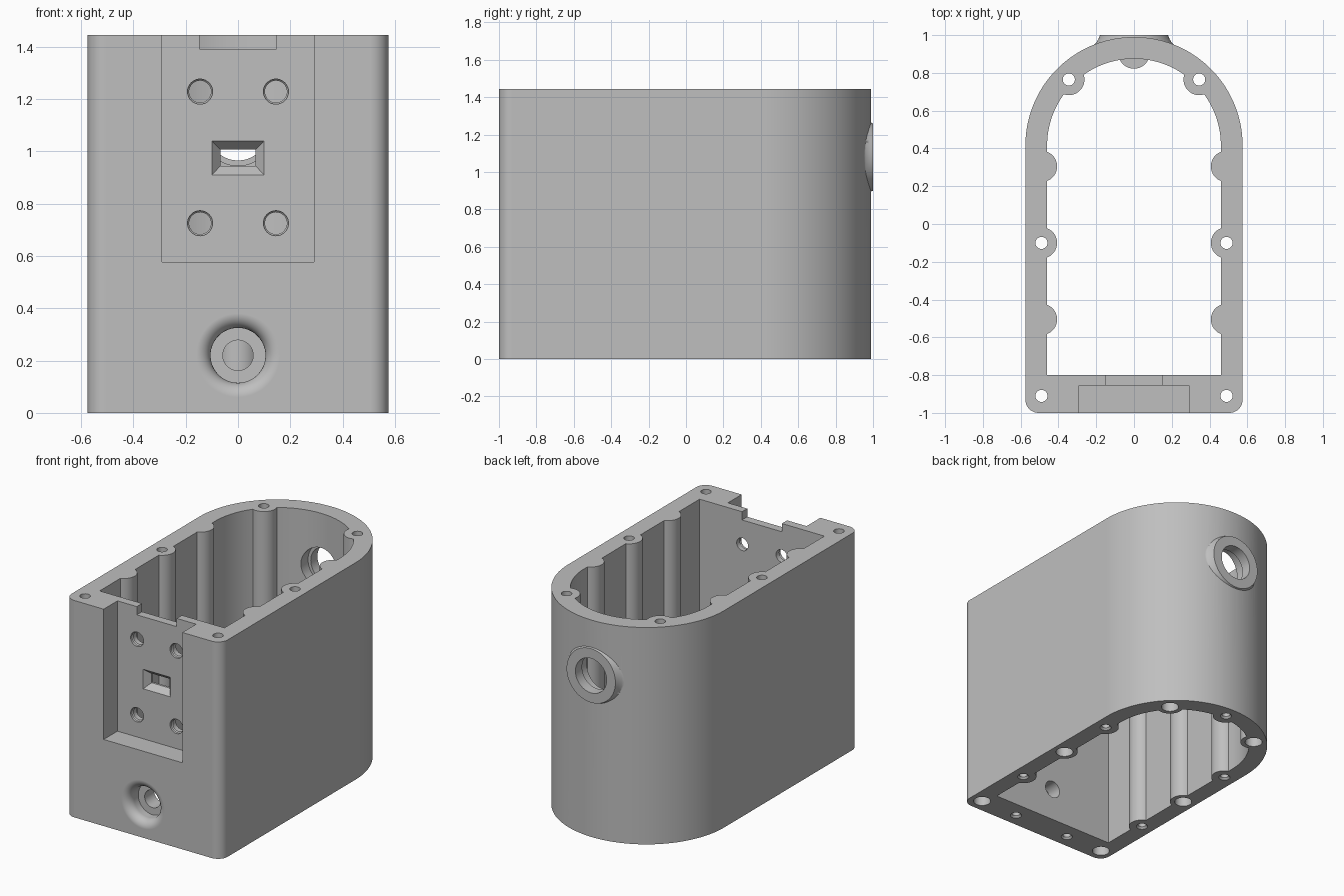
import bpy
import bmesh
from math import sin, cos, pi, radians

if "Cube" in bpy.data.objects:
    bpy.data.objects.remove(bpy.data.objects["Cube"], do_unlink=True)

HEIGHT = 1.445
ARC_Y = 0.415      # centre of the rounded back

grey = bpy.data.materials.new("plain_grey")
grey.use_nodes = True
grey.diffuse_color = (0.52, 0.52, 0.52, 1)
grey.node_tree.nodes["Principled BSDF"].inputs["Base Color"].default_value = (0.52, 0.52, 0.52, 1)


def loft(name, rings):
    """Closed solid skinned through rings with equal point counts."""
    bm = bmesh.new()
    loops = [[bm.verts.new(p) for p in ring] for ring in rings]
    n = len(loops[0])
    for a, b in zip(loops, loops[1:]):
        for i in range(n):
            j = (i + 1) % n
            bm.faces.new((a[i], a[j], b[j], b[i]))
    bm.faces.new(loops[0][::-1])
    bm.faces.new(loops[-1])
    bmesh.ops.recalc_face_normals(bm, faces=bm.faces[:])
    mesh = bpy.data.meshes.new(name)
    bm.to_mesh(mesh)
    bm.free()
    mesh.materials.append(grey)
    obj = bpy.data.objects.new(name, mesh)
    bpy.context.collection.objects.link(obj)
    return obj


def prism(name, outline, z0, z1):
    return loft(name, [[(x, y, z) for x, y in outline] for z in (z0, z1)])


def box(name, hx, y0, y1, z0, z1):
    return prism(name, [(-hx, y0), (hx, y0), (hx, y1), (-hx, y1)], z0, z1)


def arc(cx, cy, r, a0, a1, steps):
    return [(cx + r * cos(radians(a0 + (a1 - a0) * i / steps)),
             cy + r * sin(radians(a0 + (a1 - a0) * i / steps))) for i in range(steps + 1)]


def turned_z(name, x, y, profile, n=40):
    """Round solid on an upright axis; profile is (radius, z)."""
    return loft(name, [[(x + r * cos(2 * pi * i / n), y + r * sin(2 * pi * i / n), z)
                        for i in range(n)] for r, z in profile])


def turned_y(name, x, z, profile, n=48):
    """Round solid on a front-to-back axis; profile is (radius, y)."""
    return loft(name, [[(x + r * cos(2 * pi * i / n), y, z + r * sin(2 * pi * i / n))
                        for i in range(n)] for r, y in profile])


def combine(target, tool, operation="DIFFERENCE"):
    mod = target.modifiers.new("combine", "BOOLEAN")
    mod.operation = operation
    mod.solver = "EXACT"
    mod.object = tool
    tool.hide_render = True
    bpy.context.view_layer.objects.active = target
    bpy.ops.object.modifier_apply(modifier=mod.name)
    bpy.data.objects.remove(tool, do_unlink=True)


# Outer block: rounded back, small front corner radii
outline = (arc(0, ARC_Y, 0.575, 0, 180, 72)
           + arc(-0.505, -0.93, 0.07, 180, 270, 10)
           + arc(0.505, -0.93, 0.07, 270, 360, 10))
housing = prism("housing", outline, 0, HEIGHT)

# Flared ring around the rear port
combine(housing, turned_y("rear_ring", 0, 1.08, [
    (0.25, 0.9), (0.25, 0.925), (0.22, 0.942), (0.2, 0.96), (0.188, 0.98), (0.18, 1.0)], 64), "UNION")

# Cavity, leaving the screw columns standing along its wall
cavity = prism("cavity", arc(0, ARC_Y, 0.46, 0, 180, 72) + [(-0.46, -0.8), (0.46, -0.8)], -0.1, 1.6)
through_spots = [(s * x, y) for s in (-1, 1) for x, y in ((0.345, 0.765), (0.49, -0.1))]
blind_spots = [(s * 0.49, y) for s in (-1, 1) for y in (0.305, -0.505)]
for x, y in through_spots + blind_spots:
    combine(cavity, turned_z("column", x, y, [(0.083, -0.3), (0.083, 1.8)]))
combine(cavity, turned_z("short_column", 0, 0.905, [(0.083, -0.3), (0.083, 0.85)]))
combine(housing, cavity)

# Through screw holes, counterbored from below
for x, y in through_spots + [(-0.49, -0.91), (0.49, -0.91)]:
    combine(housing, turned_z("screw_hole", x, y, [
        (0.054, -0.1), (0.054, 0.2), (0.032, 0.2), (0.032, 1.6)]))

# Blind holes in the base, with a chamfered mouth
for x, y in blind_spots + [(-0.21, -0.91), (0.21, -0.91), (0, 0.905)]:
    combine(housing, turned_z("base_hole", x, y, [
        (0.036, -0.1), (0.036, 0), (0.025, 0.012), (0.025, 0.3)]))

# Front pocket and the notch above it
combine(housing, box("pocket", 0.29, -1.2, -0.855, 0.577, 1.7))
combine(housing, box("notch", 0.147, -1.1, -0.7, 1.39, 1.8))

# Four mounting holes in the pocket
for x in (-0.145, 0.145):
    for z in (0.725, 1.228):
        combine(housing, turned_y("mount_hole", x, z, [
            (0.048, -0.9), (0.048, -0.84), (0.042, -0.834), (0.042, -0.7)], 32))

# Window with sloping sides
combine(housing, loft("window", [
    [(sx * hx, y, 0.975 + sz * hz) for sx, sz in ((-1, -1), (1, -1), (1, 1), (-1, 1))]
    for hx, hz, y in ((0.1, 0.065, -0.9), (0.1, 0.065, -0.855),
                      (0.067, 0.031, -0.815), (0.067, 0.031, -0.7))]))

# Front cable inlet with a rounded mouth
mouth = [(0.105 + 0.055 * (1 - sin(t * pi / 16)), -1 + 0.055 * (1 - cos(t * pi / 16)))
         for t in range(9)]
combine(housing, turned_y("cable_inlet", 0, 0.22,
                          [(0.16, -1.1)] + mouth + [(0.105, -0.9), (0.058, -0.9), (0.058, -0.7)], 64))

# Rear port, wider on the inside
combine(housing, turned_y("rear_port", 0, 1.08, [
    (0.135, 0.7), (0.135, 0.93), (0.115, 0.93), (0.115, 1.2)], 64))

# Smooth curved walls and keep the machined edges crisp
bpy.ops.object.select_all(action="DESELECT")
housing.select_set(True)
bpy.context.view_layer.objects.active = housing
bpy.ops.object.shade_smooth_by_angle(angle=radians(30))
weighted = housing.modifiers.new("weighted_normals", "WEIGHTED_NORMAL")
weighted.keep_sharp = True
